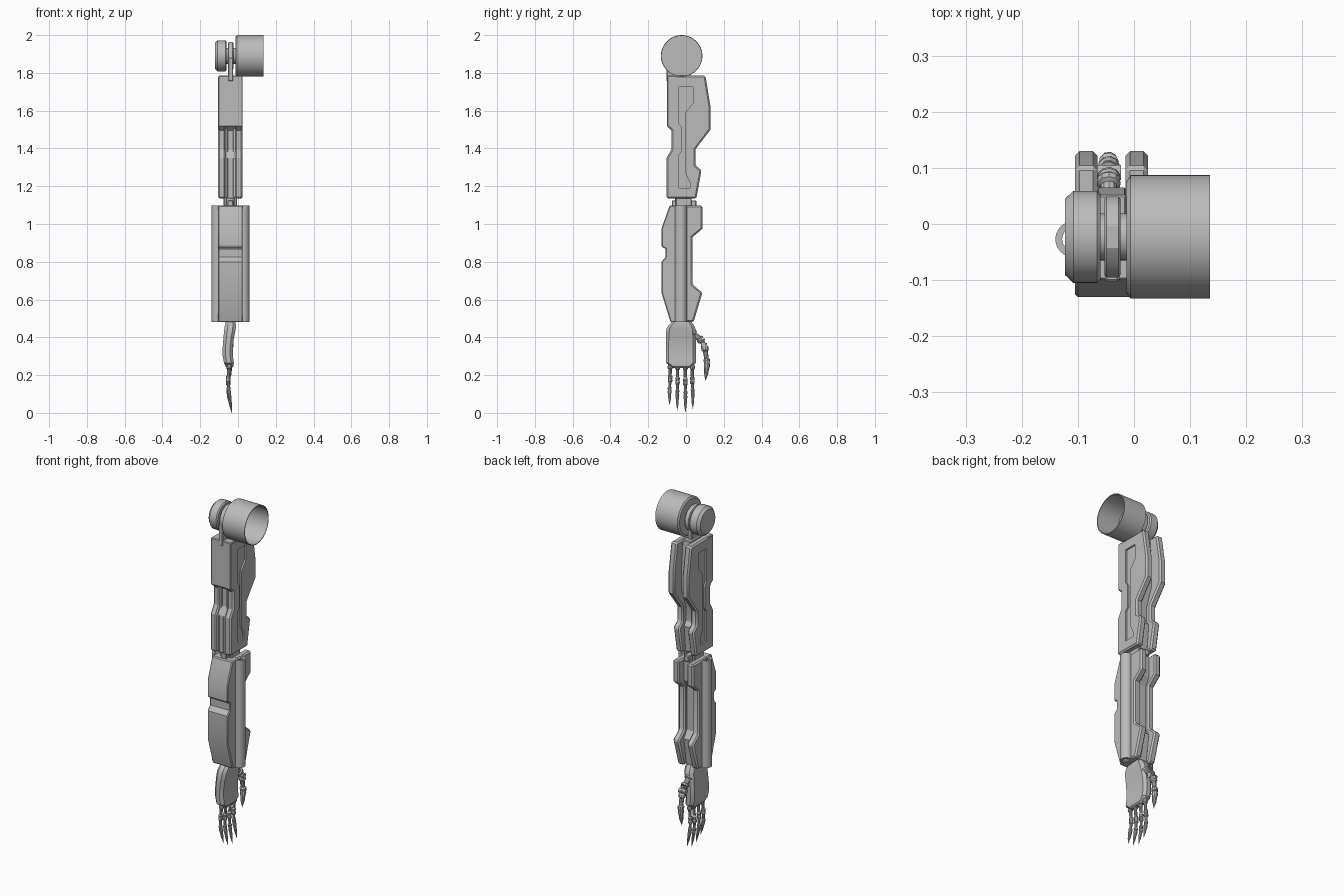
import bpy, bmesh, math
from mathutils import Vector

if "Cube" in bpy.data.objects:
    bpy.data.objects.remove(bpy.data.objects["Cube"])

grey = bpy.data.materials.new("plain_grey")
grey.use_nodes = True
colour = (0.5, 0.5, 0.5, 1)
grey.diffuse_color = colour
grey.node_tree.nodes["Principled BSDF"].inputs["Base Color"].default_value = colour

CX = -0.04                       # centre line of the arm
SIDES = (("left", 1), ("right", -1))


def make(name, bm):
    bmesh.ops.recalc_face_normals(bm, faces=bm.faces)
    me = bpy.data.meshes.new(name)
    bm.to_mesh(me)
    bm.free()
    me.materials.append(grey)
    ob = bpy.data.objects.new(name, me)
    bpy.context.collection.objects.link(ob)
    return ob


def finish(ob, bevel=0, cutter=None, angle=30):
    """Apply groove and bevel, then smooth the shallow angles."""
    if bevel:
        m = ob.modifiers.new("bevel", 'BEVEL')
        m.width, m.segments = bevel, 1
        m.limit_method, m.angle_limit = 'ANGLE', math.radians(50)
    if cutter:
        m = ob.modifiers.new("groove", 'BOOLEAN')
        m.operation, m.solver, m.object = 'DIFFERENCE', 'EXACT', cutter
    if ob.modifiers:
        bpy.context.view_layer.update()
        deps = bpy.context.evaluated_depsgraph_get()
        me = bpy.data.meshes.new_from_object(ob.evaluated_get(deps))
        ob.modifiers.clear()
        ob.data = me
    if cutter:
        bpy.data.objects.remove(cutter)
    for p in ob.data.polygons:
        p.use_smooth = True
    ob.data.set_sharp_from_angle(angle=math.radians(angle))
    return ob


def prism(name, outline, x0, x1):
    """Extrude a (y, z) outline from x0 to x1."""
    bm = bmesh.new()
    face = bm.faces.new([bm.verts.new((x0, y, z)) for y, z in outline])
    ext = bmesh.ops.extrude_face_region(bm, geom=[face])["geom"]
    bmesh.ops.translate(bm, vec=(x1 - x0, 0, 0),
                        verts=[v for v in ext if isinstance(v, bmesh.types.BMVert)])
    return make(name, bm)


def box(name, x, y, z, bevel=0.004):
    outline = [(y[0], z[0]), (y[1], z[0]), (y[1], z[1]), (y[0], z[1])]
    return finish(prism(name, outline, *x), bevel)


def lathe(name, profile, start, axis, steps=32):
    """Turn a (distance, radius) profile about an axis."""
    bm = bmesh.new()
    start, axis = Vector(start), Vector(axis).normalized()
    side = axis.orthogonal().normalized()
    vs = [bm.verts.new(start + axis * t + side * r) for t, r in profile]
    es = [bm.edges.new(p) for p in zip(vs, vs[1:])]
    bmesh.ops.spin(bm, geom=vs + es, cent=start, axis=axis,
                   angle=math.tau, steps=steps)
    bmesh.ops.remove_doubles(bm, verts=bm.verts, dist=1e-5)
    return finish(make(name, bm))


def bone(name, a, b, r, tip=False):
    """Tapered finger segment with swollen ends."""
    a, b = Vector(a), Vector(b)
    n = (b - a).length
    if tip:
        shape = [(0, 0), (0, .8), (.15, 1), (.35, .75), (.6, .65), (1, 0)]
    else:
        shape = [(0, 0), (0, .8), (.1, 1), (.25, 1), (.32, .65), (.75, .6),
                 (.82, .9), (1, .85), (1, 0)]
    return lathe(name, [(t * n, k * r) for t, k in shape], a, b - a, 10)


def plate_x(s, inner, outer):
    return CX + s * inner, CX + s * outer


# Shoulder
pivot = (0, -0.023, 1.89)
X = (1, 0, 0)
lathe("shoulder_sleeve", [(-.013, 0), (-.013, .1), (-.006, .11), (.135, .11),
      (.135, .106), (0, .106), (0, .04), (.004, .04), (.004, 0)], pivot, X, 64)
lathe("shoulder_cap", [(-.123, 0), (-.123, .068), (-.108, .082), (-.066, .082),
      (-.06, .076), (-.06, 0)], pivot, X, 48)
lathe("shoulder_axle", [(-.07, 0), (-.07, .042), (0, .042), (0, 0)], pivot, X)
lathe("shoulder_lug", [(-.053, 0), (-.053, .07), (-.049, .075), (-.028, .075),
      (-.024, .07), (-.024, 0)], pivot, X, 12)
box("shoulder_stem", (-.052, -.026), (-.103, .025), (1.755, 1.88))

# Upper arm
upper = [(-.098, 1.785), (.103, 1.785), (.13, 1.62), (.13, 1.5), (.05, 1.395),
         (.05, 1.31), (.082, 1.285), (.055, 1.135), (-.103, 1.135),
         (-.103, 1.35), (-.077, 1.395), (-.077, 1.495), (-.098, 1.515)]
groove = [(-.037, 1.725), (.037, 1.725), (.037, 1.64), (-.003, 1.59),
          (-.003, 1.27), (.02, 1.22), (.02, 1.19), (-.037, 1.19),
          (-.037, 1.365), (-.022, 1.385), (-.022, 1.51), (-.037, 1.535)]
for side, s in SIDES:
    cut = prism("groove_cutter", groove, *plate_x(s, .056, .08))
    cut.hide_render = True
    finish(prism(side + "_upper_arm_plate", upper, *plate_x(s, .025, .065)),
           .008, cut)
core = [(y * .5 if y > 0 else y + .01, z) for y, z in upper]
finish(prism("upper_arm_core", core, CX - .026, CX + .026), .003)
box("upper_arm_front_block", (CX - .064, CX + .064), (-.1, -.05), (1.515, 1.785))
for side, s in SIDES:
    xs = sorted(plate_x(s, .013, .03))
    box(side + "_upper_arm_front_strip", xs, (-.1, -.06), (1.14, 1.35))
    box(side + "_upper_arm_waist_strip", xs, (-.075, -.04), (1.34, 1.52))

# Elbow
lathe("elbow_pin", [(1.08, 0), (1.08, .032), (1.16, .032), (1.16, 0)],
      (CX, -.025, 0), (0, 0, 1))
box("elbow_block", (CX - .016, CX + .016), (-.075, .055), (1.09, 1.125))
for side, s in SIDES:
    box(side + "_elbow_stud", sorted(plate_x(s, .02, .036)),
        (-.055, .03), (1.08, 1.15))

# Forearm
front = [(-.087, 1.098), (-.13, .975), (-.13, .88), (-.108, .868),
         (-.108, .825), (-.13, .8), (-.13, .637), (-.082, .48)]
back = [(.04, .48), (.087, .637), (.034, .68), (.034, .93), (.087, .975),
        (.087, 1.098)]
finish(prism("forearm_front_armour", front + [(-.03, .48), (-.03, 1.098)],
             CX - .065, CX + .065), .005)
for side, s in SIDES:
    finish(prism(side + "_forearm_plate", [(-.04, 1.098), (-.04, .48)] + back,
                 *plate_x(s, .025, .065)), .008)
    lathe(side + "_forearm_tube", [(.48, .02), (.48, .032), (1.098, .032),
          (1.098, .02), (.48, .02)], (CX + s * .068, -.027, 0), (0, 0, 1))
finish(prism("forearm_core", [(-.04, 1.09), (-.04, .485)] +
             [(y * .5, z) for y, z in back], CX - .026, CX + .026), .003)

# Palm: rows of height, centre x, half thickness, y range
rows = [(.485, -.038, .024, -.07, .025), (.468, -.04, .029, -.09, .04),
        (.445, -.042, .03, -.104, .05), (.4, -.049, .028, -.106, .052),
        (.35, -.054, .027, -.107, .053), (.3, -.054, .027, -.107, .053),
        (.265, -.048, .026, -.106, .052), (.245, -.045, .02, -.08, .028),
        (.238, -.045, .013, -.07, .018)]
bm = bmesh.new()
rings = []
for z, x, h, y0, y1 in rows:
    c = h * .55
    pts = [(-h, y0 + c), (-h + c, y0), (h - c, y0), (h, y0 + c),
           (h, y1 - c), (h - c, y1), (-h + c, y1), (-h, y1 - c)]
    rings.append([bm.verts.new((x + px, y, z)) for px, y in pts])
for a, b in zip(rings, rings[1:]):
    for i in range(8):
        j = (i + 1) % 8
        bm.faces.new((a[i], a[j], b[j], b[i]))
bm.faces.new(rings[0])
bm.faces.new(rings[-1])
finish(make("palm", bm))
lathe("wrist", [(.46, 0), (.46, .026), (.5, .026), (.5, 0)],
      (CX, -.023, 0), (0, 0, 1))

# Fingers
fingers = (("little", -.087, .04), ("ring", -.046, .012),
           ("middle", -.003, 0), ("index", .036, .02))
for name, y, end in fingers:
    yb = y * .95 - .001
    path = [(-.045, yb, .255), (-.052, yb, .165 + end * .4),
            (-.05, y, .1 + end * .6), (-.033, y, end)]
    for i, part in enumerate(("lower", "middle", "upper")):
        bone(f"{name}_finger_{part}", path[i], path[i + 1],
             .0135 - .0015 * i, i == 2)

# Thumb
path = [(-.045, .03, .425), (-.045, .08, .385), (-.045, .098, .355),
        (-.045, .112, .265), (-.045, .103, .168)]
for i, part in enumerate(("root", "base", "lower", "upper")):
    bone("thumb_" + part, path[i], path[i + 1], (.024, .02, .02, .017)[i], i == 3)
lathe("thumb_knuckle", [(-.022, 0), (-.022, .014), (.022, .014), (.022, 0)],
      (-.045, .092, .362), X, 12)
